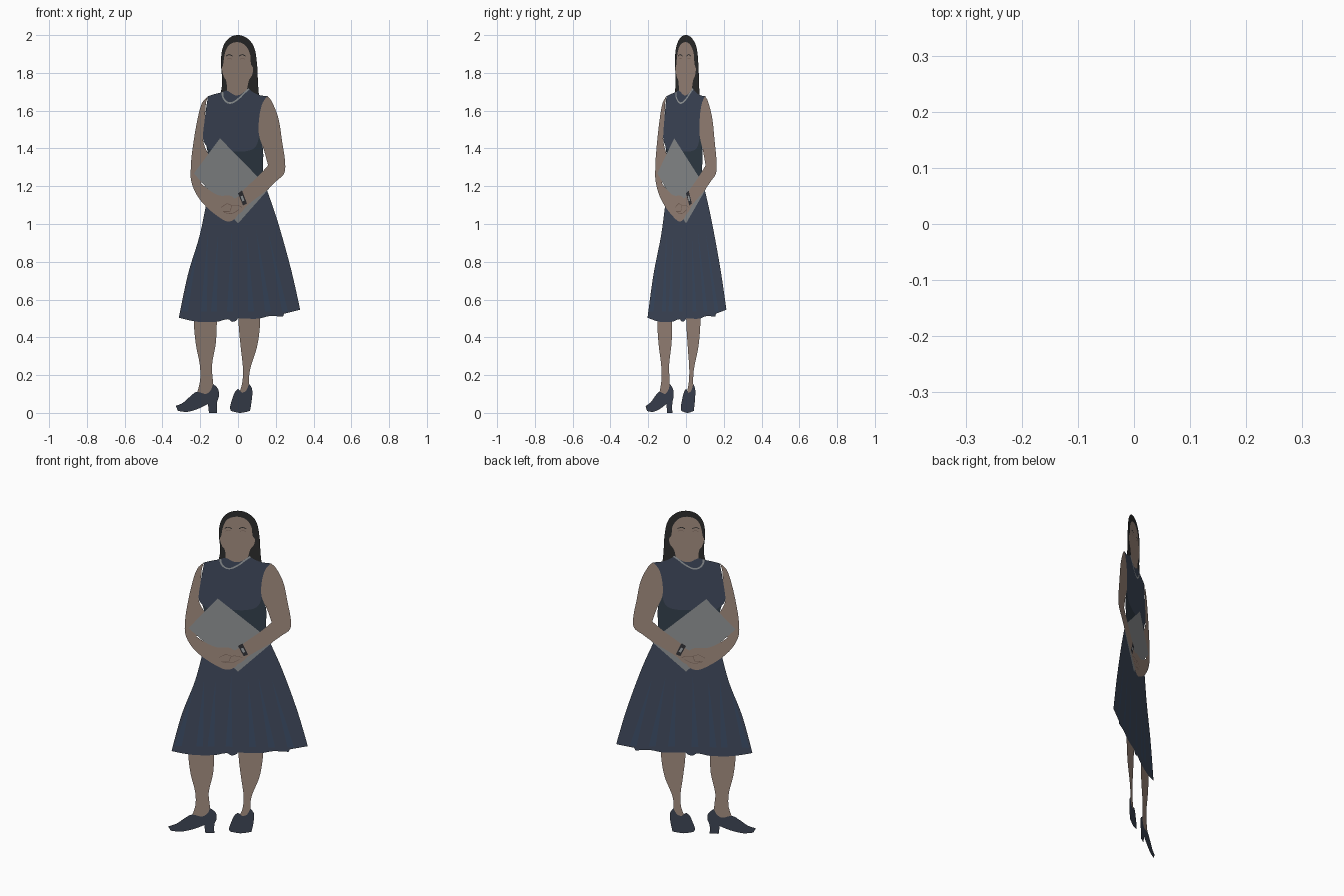
import bpy, bmesh, math
from mathutils import Vector
from mathutils.geometry import delaunay_2d_cdt

if "Cube" in bpy.data.objects:
    bpy.data.objects.remove(bpy.data.objects["Cube"])

# Flat cut-out figure: one vertical sheet turned about z, split into coloured regions.
U = 2 / 377            # drawing unit (377 units tall, centre line 238, floor line 413)
SLOPE = 0.65           # sheet direction: y = SLOPE * x


def smooth(pts, steps=5, closed=True):
    """Hermite curve through the points; sharp turns stay as corners."""
    p = [Vector(q) for q in pts]
    n = len(p)
    tan = []
    for i in range(n):
        a, b, c = p[i - 1], p[i], p[(i + 1) % n]
        end = not closed and i in (0, n - 1)
        sharp = end or (b - a).angle(c - b) > math.radians(52)
        tan.append(Vector((0, 0)) if sharp else (c - a).normalized())
    out = []
    for i in range(n if closed else n - 1):
        j = (i + 1) % n
        a, b = p[i], p[j]
        d = (b - a).length
        for k in range(steps):
            t = k / steps
            out.append(a * (2*t**3 - 3*t*t + 1) + tan[i] * d * (t**3 - 2*t*t + t)
                       + b * (3*t*t - 2*t**3) + tan[j] * d * (t**3 - t*t))
    if not closed:
        out.append(p[-1])
    return out


def band(path, w):
    """Thin ribbon outline along a path."""
    c = smooth(path, 5, False)
    left, right = [], []
    for i, q in enumerate(c):
        t = (c[min(i + 1, len(c) - 1)] - c[max(i - 1, 0)]).normalized()
        nrm = Vector((-t.y, t.x)) * w / 2
        left.append(q + nrm)
        right.append(q - nrm)
    return left + right[::-1]


COLORS = {"skin": (165, 143, 130), "skin_line": (128, 106, 95), "navy": (70, 79, 97),
          "navy_dark": (56, 67, 78), "navy_fold": (66, 82, 106), "hair": (50, 50, 50),
          "folder": (148, 151, 152), "silver": (165, 170, 172), "watch": (55, 55, 60),
          "shoe": (66, 73, 88)}
parts = []             # painted back to front: (name, colour, outline)


def add(name, color, pts):
    parts.append((name, color, smooth(pts)))


def line(name, color, path, w):
    parts.append((name, color, band(path, w)))


# head
add("hair", "hair", [(238, 36), (229, 39), (223, 48), (221, 62), (222, 78), (222, 86), (220, 97),
                     (259, 97), (258, 85), (257, 65), (254, 48), (247, 39)])
add("face_and_neck", "skin", [(237, 43), (229, 46), (225, 54), (223, 66), (222, 69), (224, 78), (226, 81),
                              (227, 91), (225, 100), (245, 100), (247, 90), (249, 81), (252, 76),
                              (253, 69), (251, 65), (250, 55), (245, 46)])
for n, x in (("left", 226), ("right", 239)):
    line(n + "_brow", "hair", [(x, 57), (x + 3, 55.5), (x + 6.5, 57)], 0.9)
    line(n + "_eye_line", "skin_line", [(x + 1, 60), (x + 3.5, 59.3), (x + 6, 60)], 0.5)

# legs and shoes
add("left_leg", "skin", [(194, 312), (194, 325), (196, 345), (200, 366), (200, 382), (196, 396), (213, 397),
                         (213, 382), (212, 366), (216, 342), (217, 312)])
add("right_leg", "skin", [(238, 312), (239, 330), (241, 350), (243, 370), (242, 384), (238, 396), (250, 396),
                          (249, 383), (250, 370), (257, 347), (260, 325), (260, 312)])
add("left_shoe", "shoe", [(176, 406), (183, 403), (191, 396), (197, 392), (206, 394), (211, 390), (213, 384),
                          (218, 389), (219, 396), (217, 403), (217, 413), (209, 413), (208, 404),
                          (198, 409), (187, 412), (178, 411)])
add("right_shoe", "shoe", [(230, 408), (232, 400), (235, 392), (238, 389), (242, 393), (246, 391), (249, 384),
                           (252, 389), (252, 398), (250, 411), (240, 413), (231, 411)])

# dress
add("dress_waist", "navy_dark", [(203, 135), (208, 155), (208, 206), (267, 192), (263, 178), (263, 150),
                                 (259, 135)])
add("dress_bodice", "navy", [(208, 97), (214, 95), (222, 93), (227, 91.5), (235, 96), (241, 95), (248, 89),
                             (253, 93), (260, 96), (268, 97), (262, 106), (259, 120), (259, 136),
                             (255, 148), (245, 152), (232, 152), (215, 152), (206, 146), (203, 138),
                             (205, 118)])
add("skirt", "navy", [(207, 200), (200, 235), (188, 275), (179, 318), (197, 322), (217, 322), (228, 319.5),
                      (232, 322), (236, 321), (238, 318.5), (258, 319), (269, 316.5), (283, 317),
                      (284, 314), (300, 310), (291, 270), (277, 220), (267, 191)])
for i, (x, y, b) in enumerate([(198, 245, 185), (208, 232, 204), (218, 235, 214), (232, 230, 230),
                               (247, 235, 251), (256, 230, 268), (268, 232, 285)]):
    add(f"skirt_fold_{i + 1}", "navy_fold", [(x, y), (b - 3, 312), (b + 3, 312)])

# arms and folder
add("left_upper_arm", "skin", [(208, 97), (202, 104), (197, 123), (193, 147), (191, 165), (191, 180),
                               (200, 186), (209, 160), (204, 145), (203, 137), (205, 118), (206, 104)])
add("folder", "folder", [(220, 139), (194, 174), (238, 224), (269, 189)])
add("left_forearm", "skin", [(191, 168), (196, 178), (207, 189), (219, 196), (232, 197), (240, 208),
                             (236, 218), (229, 222), (221, 219), (206, 207), (196, 194), (191, 180)])
add("right_arm", "skin", [(267, 97), (271, 101), (278, 118), (282, 142), (285, 163), (284, 174), (277, 181),
                          (265, 192), (247, 206), (241, 213), (233, 217), (223, 213), (220, 208),
                          (227, 202), (237, 198), (244, 190), (258, 177), (268, 166), (264, 151),
                          (259, 136), (259, 120), (262, 105)])
for i, p in enumerate([[(221, 208), (227, 204), (232, 206), (230, 212), (223, 212)],
                       [(232, 206), (238, 206), (242, 208)], [(224, 213), (232, 214), (239, 210)]]):
    line(f"finger_line_{i + 1}", "skin_line", p, 0.6)
add("watch_strap", "watch", [(238, 194), (242, 191), (247, 204), (243, 206)])
add("watch_face", "silver", [(240.5, 197), (242.5, 196), (244.5, 201), (242.5, 202)])
line("necklace", "silver", [(222.5, 93), (223, 98), (227, 103), (232, 103.5), (239, 99), (244, 94),
                            (249, 89.5)], 1.6)

# split the sheet so every region belongs to its front-most part
verts, loops = [], []
for _, _, pts in parts:
    start = len(verts)
    for q in pts:
        verts.append(Vector(((q.x - 238) * U, (413 - q.y) * U)))
    loop = list(range(start, len(verts)))
    area = sum(verts[a].cross(verts[b]) for a, b in zip(loop, loop[1:] + loop[:1]))
    loops.append(loop if area > 0 else loop[::-1])
cv, _, cf, _, _, owners = delaunay_2d_cdt(verts, [], loops, 1, 1e-5)

mats = {}
for key, rgb in COLORS.items():
    mats[key] = bpy.data.materials.new(key)
    mats[key].diffuse_color = [(c / 255) ** 2.2 for c in rgb] + [1]

for i, (name, color, _) in enumerate(parts):
    faces = [f for f, o in zip(cf, owners) if o and max(o) == i]
    bm = bmesh.new()
    made = {}
    for f in faces:
        for v in f:
            if v not in made:
                made[v] = bm.verts.new((cv[v].x, cv[v].x * SLOPE, cv[v].y))
        bm.faces.new([made[v] for v in f])
    bmesh.ops.dissolve_limit(bm, angle_limit=0.001, verts=bm.verts[:], edges=bm.edges[:])
    bmesh.ops.triangulate(bm, faces=bm.faces[:])
    me = bpy.data.meshes.new(name)
    bm.to_mesh(me)
    bm.free()
    me.materials.append(mats[color])
    bpy.context.collection.objects.link(bpy.data.objects.new(name, me))

for m in bpy.data.materials:
    if m.users and not m.is_grease_pencil:
        m.use_nodes = True
        m.node_tree.nodes["Principled BSDF"].inputs["Base Color"].default_value = m.diffuse_color
